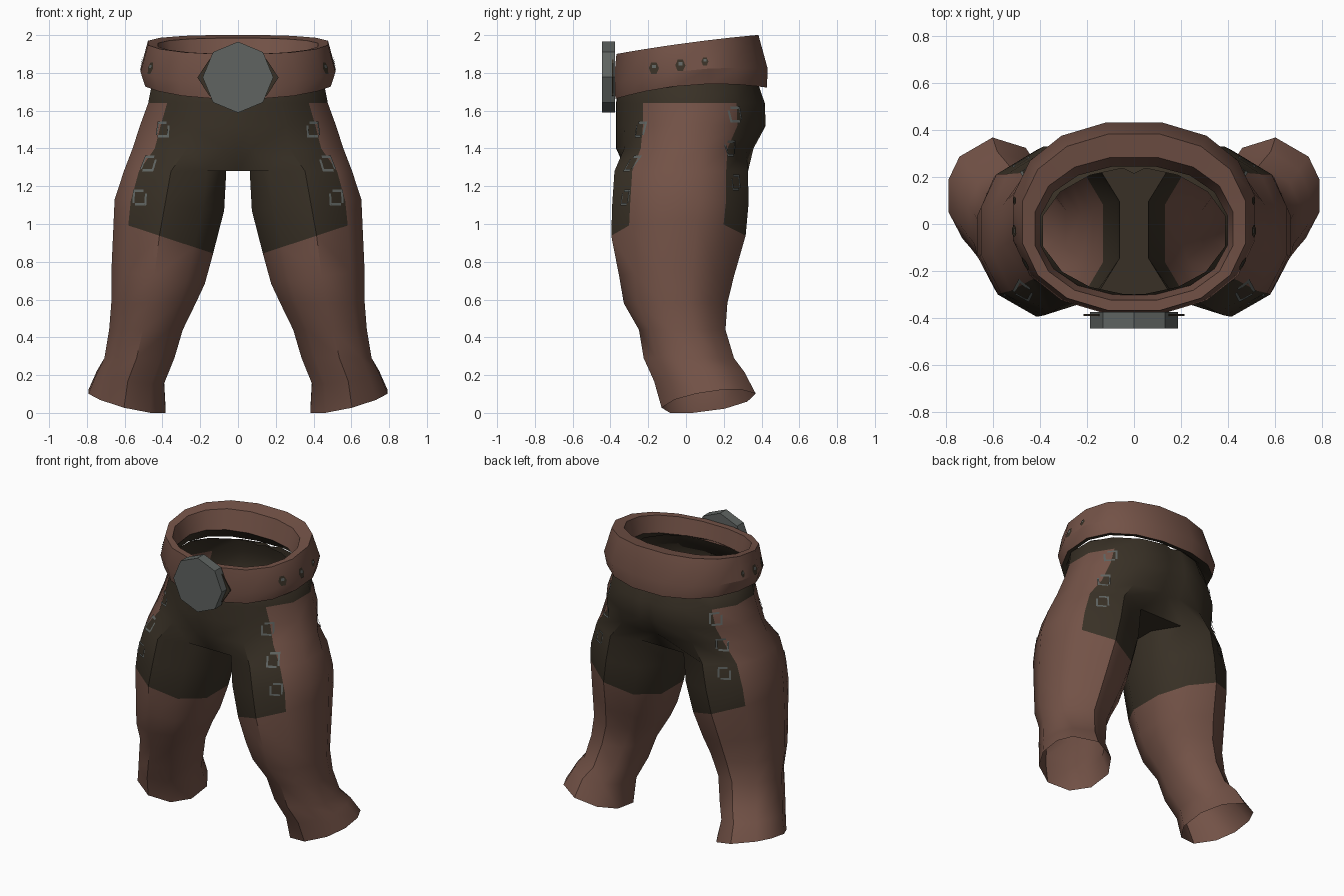
import bpy, bmesh, math
from mathutils import Vector
from mathutils.bvhtree import BVHTree

if "Cube" in bpy.data.objects:
    bpy.data.objects.remove(bpy.data.objects["Cube"])


def material(name, rgb):
    m = bpy.data.materials.new(name)
    m.diffuse_color = (*rgb, 1)
    m.use_nodes = True
    m.node_tree.nodes["Principled BSDF"].inputs["Base Color"].default_value = m.diffuse_color
    return m


BROWN = material("brown leather", (0.170, 0.084, 0.062))
DARK = material("dark cloth", (0.040, 0.030, 0.019))
GREY = material("grey metal", (0.115, 0.127, 0.120))


def finish(name, bm, mats, smooth=None, normals=True):
    if normals:
        bmesh.ops.recalc_face_normals(bm, faces=bm.faces)
    me = bpy.data.meshes.new(name)
    bm.to_mesh(me)
    bm.free()
    ob = bpy.data.objects.new(name, me)
    bpy.context.collection.objects.link(ob)
    for m in mats:
        me.materials.append(m)
    bpy.ops.object.select_all(action='DESELECT')
    ob.select_set(True)
    bpy.context.view_layer.objects.active = ob
    if smooth:
        bpy.ops.object.shade_smooth_by_angle(angle=math.radians(smooth))
    return ob


def tree(ob):
    bm = bmesh.new()
    bm.from_mesh(ob.data)
    t = BVHTree.FromBMesh(bm)
    bm.free()
    return t


def strip(bm, a, b, mat_of, closed=False):
    # quads between two rows of vertices
    n = len(a)
    for i in range(n if closed else n - 1):
        j = (i + 1) % n
        bm.faces.new((a[i], a[j], b[j], b[i])).material_index = mat_of(i)


# ---- trousers: one half, mirrored ----
LEG_ANGLES = [-125, -85, -47, -16, 16, 42, 85, 125, 160, 200]
HIP_ANGLES = [-83, -62, -40, -14, 14, 38, 62, 83]
# z, centre x, centre y, radius x, radius y, tilt x, tilt y
LEG = [(1.28, .33, -.025, .285, .355, 0, 0),
       (1.10, .36, -.03, .305, .362, .1, 0),
       (.93, .392, -.04, .277, .357, .33, 0),
       (.72, .42, -.05, .26, .305, .15, 0),
       (.58, .445, -.055, .235, .275, 0, 0),
       (.44, .485, -.02, .205, .23, 0, 0),
       (.29, .52, .015, .195, .24, 0, 0),
       (.19, .567, .07, .187, .24, .15, .1),
       (.06, .585, .12, .215, .25, .25, .15)]
# z, radius x, front y, back y
HIPS = [(1.40, .575, -.37, .36), (1.52, .535, -.37, .425), (1.64, .49, -.37, .42),
        (1.74, .47, -.36, .385), (1.80, .40, -.30, .24)]

bm = bmesh.new()
rings = []
for z, cx, cy, rx, ry, tx, ty in LEG:
    ring = []
    for a in LEG_ANGLES:
        dx, dy = rx * math.cos(math.radians(a)), ry * math.sin(math.radians(a))
        ring.append(bm.verts.new((cx + dx, cy + dy, max(0, z + tx * dx + ty * dy))))
    rings.append(ring)
for k in range(len(rings) - 1):
    strip(bm, rings[k], rings[k + 1],
          lambda i: 0 if k >= 2 or 2 <= i < 5 else 1, closed=True)

# crotch strip between the legs
top = rings[0]
inner = [top[i] for i in (7, 8, 9, 0)]
centre = [bm.verts.new((0, v.co.y, 1.28)) for v in inner]
strip(bm, inner, centre, lambda i: 1)

# hips
previous = [centre[-1]] + top[:8] + [centre[0]]
for k, (z, rx, yf, yb) in enumerate(HIPS):
    mid, ry = (yf + yb) / 2, (yb - yf) / 2
    row = [(rx * math.cos(math.radians(a)), mid + ry * math.sin(math.radians(a)), z)
           for a in HIP_ANGLES]
    row = [(0, yf, z)] + row + [(0, yb - .025, z)]
    row = [bm.verts.new(p) for p in row]
    strip(bm, previous, row, lambda i: 0 if k < 3 and 3 <= i < 6 else 1)
    previous = row
trousers = finish("trousers", bm, [BROWN, DARK])
mod = trousers.modifiers.new("mirror", 'MIRROR')
mod.merge_threshold = 0.001
bpy.ops.object.modifier_apply(modifier=mod.name)
bpy.ops.object.shade_smooth_by_angle(angle=math.radians(45))


# ---- belt: closed band with a slanted rim ----
def low(y):
    return 1.735 + .09 * y - .28 * y * y


def high(y):
    return 1.958 + .135 * y - .06 * y * y


# radius x, front y, back y, height share from low to high
BELT = [(.46, -.355, .375, .06), (.50, -.38, .435, 0), (.525, -.39, .44, .35),
        (.485, -.375, .39, 1), (.43, -.33, .29, .97), (.405, -.305, .25, .45)]
bm = bmesh.new()
rings = []
N = 16
for rx, yf, yb, h in BELT:
    ring = []
    for i in range(N):
        a = 2 * math.pi * (i + .5) / N
        c, s = math.cos(a), math.sin(a)
        x = rx * math.copysign(abs(c) ** .9, c)
        y = (yf + yb) / 2 + (yb - yf) / 2 * math.copysign(abs(s) ** .9, s)
        ring.append(bm.verts.new((x, y, low(y) + h * (high(y) - low(y)))))
    rings.append(ring)
for k in range(len(rings)):
    strip(bm, rings[k], rings[(k + 1) % len(rings)],
          lambda i: 1 if k in (0, 5) else 0, closed=True)
belt = finish("belt", bm, [BROWN, DARK], 30)


# ---- octagonal buckle and dark backing ----
def octagon(name, rx, rz, y0, y1, z, mat):
    bm = bmesh.new()
    pts = [(rx * math.sin(i * math.pi / 4), rz * math.cos(i * math.pi / 4)) for i in range(8)]
    front, back = [[bm.verts.new((x, y, z + dz)) for x, dz in pts] for y in (y0, y1)]
    strip(bm, front, back, lambda i: 0, closed=True)
    bm.faces.new(front)
    bm.faces.new(back)
    finish(name, bm, [mat])


octagon("buckle", .187, .188, -.445, -.375, 1.777, GREY)
octagon("buckle_backing", .215, .135, -.392, -.384, 1.775, DARK)


# ---- thin details laid on a surface ----
def decal(bm, surface, centre, angle, loops, lift, side):
    # loops: list of polygons in (sideways, up) coordinates
    d = Vector((math.cos(angle) * side, math.sin(angle), 0))
    t = Vector((-d.y, d.x, 0)) * side
    for poly in loops:
        verts = []
        for u, w in poly:
            start = Vector((centre[0] * side, centre[1], centre[2] + w)) + t * u + d * 2
            hit = surface.ray_cast(start, -d)[0]
            if hit is None:
                break
            verts.append(bm.verts.new(hit + d * lift))
        if len(verts) == len(poly):
            f = bm.faces.new(verts)
            f.normal_update()
            if f.normal.dot(d) < 0:
                f.normal_flip()


def box(u0, u1, w0, w1):
    return [(u0, w0), (u1, w0), (u1, w1), (u0, w1)]


# broken square buckles along the side panels
s, w = .042, .012
SQUARE = [box(-s, -s + w, -s, s * .5), box(-s + w, s * .6, -s, -s + w),
          box(s - w, s, -s * .7, s), box(-s * .5, s - w, s - w, s)]
cloth, strap = tree(trousers), tree(belt)
bm = bmesh.new()
for side in (1, -1):
    for x, z, a in ((.36, 1.14, -62), (.33, 1.32, -62), (.27, 1.5, -60),
                    (.33, 1.22, 62), (.31, 1.40, 62), (.25, 1.58, 60)):
        decal(bm, cloth, (x, -.02, z), math.radians(a), SQUARE, .006, side)
finish("leg_buckles", bm, [GREY], normals=False)

# belt holes with metal glints
bm_hole, bm_glint = bmesh.new(), bmesh.new()
for side in (1, -1):
    for y, z, r in ((-.17, 1.825, .036), (-.03, 1.84, .036), (.10, 1.86, .025)):
        hole = [(.75 * r * math.cos(i * math.pi / 3), r * math.sin(i * math.pi / 3))
                for i in range(6)]
        decal(bm_hole, strap, (0, y, z), 0, [hole], .004, side)
        decal(bm_glint, strap, (0, y, z), 0, [box(-r * .3, r * .3, 0, r * .5)], .007, side)
finish("belt_holes", bm_hole, [DARK], normals=False)
finish("belt_glints", bm_glint, [GREY], normals=False)
